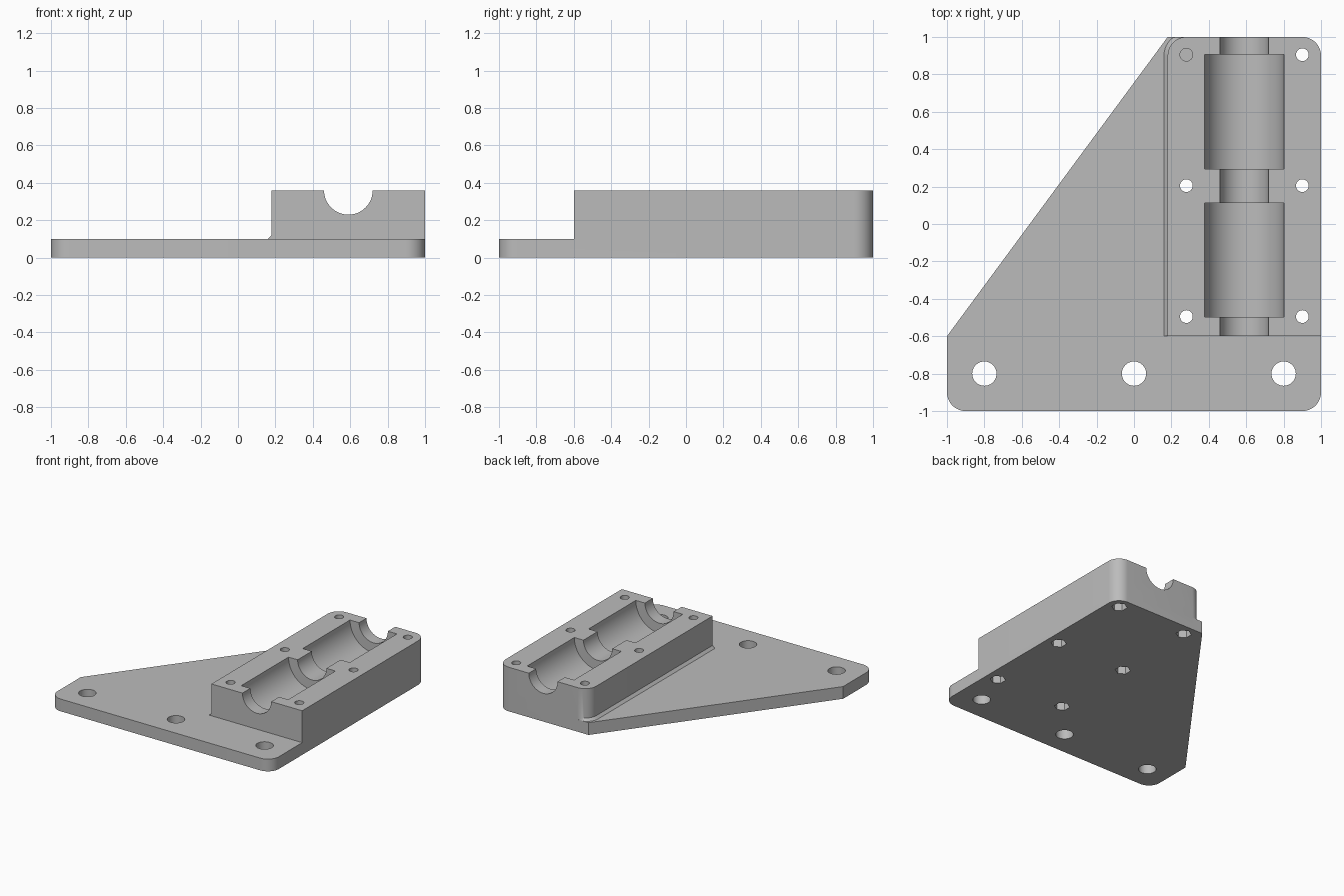
import bpy, bmesh, math
from mathutils import Matrix

if "Cube" in bpy.data.objects:
    bpy.data.objects.remove(bpy.data.objects["Cube"], do_unlink=True)

grey = bpy.data.materials.new("plain grey")
grey.use_nodes = True
COLOUR = (0.5, 0.5, 0.5, 1)
grey.diffuse_color = COLOUR
grey.node_tree.nodes["Principled BSDF"].inputs["Base Color"].default_value = COLOUR


def make(name, bm):
    bmesh.ops.recalc_face_normals(bm, faces=bm.faces[:])
    me = bpy.data.meshes.new(name)
    bm.to_mesh(me)
    bm.free()
    me.materials.append(grey)
    ob = bpy.data.objects.new(name, me)
    bpy.context.collection.objects.link(ob)
    return ob


def arc(cx, cy, r, start, end, n=12):
    return [(cx + r * math.cos(math.radians(start + (end - start) * i / n)),
             cy + r * math.sin(math.radians(start + (end - start) * i / n)))
            for i in range(n + 1)]


def loft(name, low, high, z0, z1):
    """Solid between two outlines with matching points."""
    bm = bmesh.new()
    a = [bm.verts.new((x, y, z0)) for x, y in low]
    b = [bm.verts.new((x, y, z1)) for x, y in high]
    bm.faces.new(a)
    bm.faces.new(b)
    for i in range(len(a)):
        j = (i + 1) % len(a)
        bm.faces.new((a[i], a[j], b[j], b[i]))
    return make(name, bm)


def cylinder(bm, r, length, centre, sides=48, along_y=False):
    m = Matrix.Translation(centre)
    if along_y:
        m = m @ Matrix.Rotation(math.pi / 2, 4, 'X')
    bmesh.ops.create_cone(bm, cap_ends=True, segments=sides, radius1=r,
                          radius2=r, depth=length, matrix=m)


def combine(target, tool, operation):
    mod = target.modifiers.new(tool.name, 'BOOLEAN')
    mod.operation = operation
    mod.solver = 'EXACT'
    mod.object = tool
    bpy.context.view_layer.objects.active = target
    bpy.ops.object.modifier_apply(modifier=mod.name)
    bpy.data.objects.remove(tool, do_unlink=True)


# Base plate with one slanted side
R = 0.1
back_right = arc(0.9, 0.9, R, 0, 90)
plate = (arc(-0.9, -0.9, R, 180, 270) + arc(0.9, -0.9, R, 270, 360)
         + back_right + [(0.18, 1), (-1, -0.6)])
body = loft("bearing_mount", plate, plate, 0, 0.1)

# Raised bearing block with rounded back corners
block = [(0.18, -0.6), (1, -0.6)] + back_right + arc(0.28, 0.9, R, 90, 180)
combine(body, loft("block", block, block, 0.05, 0.36), 'UNION')


# Sloped skirt along the foot of the block
def skirt(r):
    corner = [(x, min(y, 1)) for x, y in arc(0.28, 0.9, r, 100, 180)]
    return [(0.28 - r, -0.6), (0.5, -0.6), (0.5, 0.99)] + corner


combine(body, loft("skirt", skirt(0.122), skirt(0.098), 0.098, 0.122), 'UNION')

# Shaft channel and two wider bearing seats
tools = [(0.13, 2.4, 0.2), (0.212, 0.61, 0.6), (0.212, 0.61, -0.193)]
for r, length, y in tools:
    bm = bmesh.new()
    cylinder(bm, r, length, (0.59, y, 0.36), 64, True)
    combine(body, make("channel", bm), 'DIFFERENCE')

# Large mounting holes along the front
bm = bmesh.new()
for x in (-0.8, 0, 0.8):
    cylinder(bm, 0.065, 0.5, (x, -0.8, 0.1))
combine(body, make("mounting_holes", bm), 'DIFFERENCE')

# Screw holes with hexagonal nut pockets underneath
screws = [(x, y) for x in (0.28, 0.9) for y in (-0.495, 0.205, 0.905)]
bm = bmesh.new()
for x, y in screws:
    closed = x < 0.5 and y > 0.5
    low = 0.1 if closed else -0.1
    cylinder(bm, 0.034, 0.5 - low, (x, y, (0.5 + low) / 2), 32)
combine(body, make("screw_holes", bm), 'DIFFERENCE')
bm = bmesh.new()
for x, y in screws:
    cylinder(bm, 0.058, 0.2, (x, y, -0.04), 6)
combine(body, make("nut_pockets", bm), 'DIFFERENCE')

# Smooth the curved walls only
bpy.ops.object.select_all(action='DESELECT')
body.select_set(True)
bpy.context.view_layer.objects.active = body
bpy.ops.object.shade_smooth_by_angle(angle=math.radians(30))
